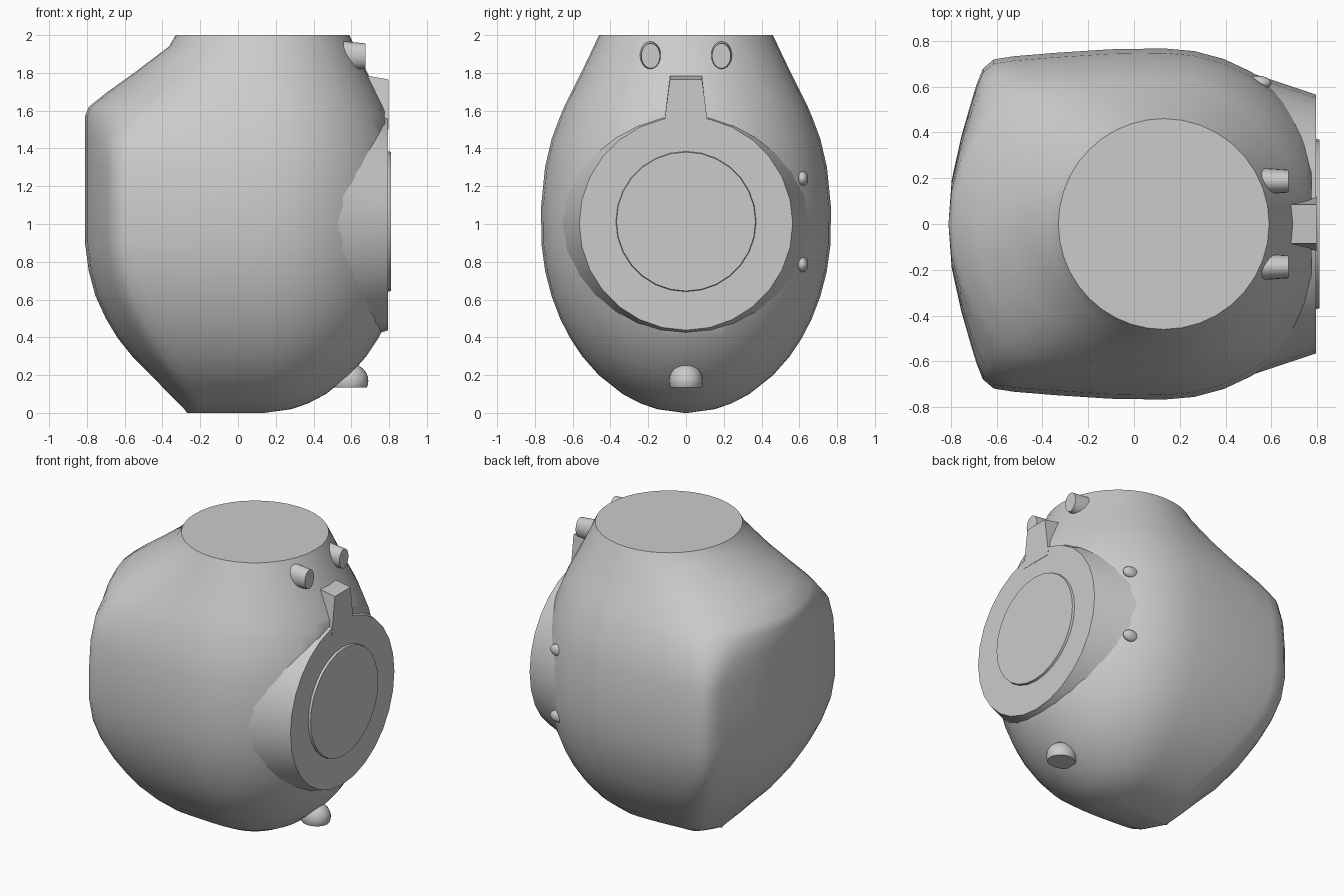
import bpy
import bmesh
from math import sin, cos, pi, sqrt, radians
from mathutils import Matrix, Vector

cube = bpy.data.objects.get("Cube")
if cube:
    bpy.data.objects.remove(cube)

GREY = (0.6, 0.6, 0.6, 1.0)
mat = bpy.data.materials.new("plain grey")
mat.use_nodes = True
mat.diffuse_color = GREY
mat.node_tree.nodes["Principled BSDF"].inputs["Base Color"].default_value = GREY


def finish(name, bm, angle=40):
    """Turn a bmesh into a shaded object."""
    bmesh.ops.recalc_face_normals(bm, faces=bm.faces[:])
    mesh = bpy.data.meshes.new(name)
    bm.to_mesh(mesh)
    bm.free()
    mesh.materials.append(mat)
    obj = bpy.data.objects.new(name, mesh)
    bpy.context.collection.objects.link(obj)
    bpy.ops.object.select_all(action="DESELECT")
    obj.select_set(True)
    bpy.context.view_layer.objects.active = obj
    bpy.ops.object.shade_smooth_by_angle(angle=radians(angle))
    return obj


def slice_off(bm, point, normal):
    """Cut away everything beyond a plane and close the opening."""
    bmesh.ops.bisect_plane(bm, geom=bm.verts[:] + bm.edges[:] + bm.faces[:],
                           plane_co=point, plane_no=normal, clear_outer=True)
    bmesh.ops.holes_fill(bm, edges=[e for e in bm.edges if e.is_boundary], sides=0)


def cone_x(name, x0, x1, r0, r1, y=0, z=1, sides=28, squash=1):
    """Tapered cylinder along x, optionally narrowed in y."""
    bm = bmesh.new()
    place = (Matrix.Translation((0.5 * (x0 + x1), y, z))
             @ Matrix.Diagonal((1, squash, 1, 1))
             @ Matrix.Rotation(pi / 2, 4, "Y"))
    bmesh.ops.create_cone(bm, cap_ends=True, segments=sides, radius1=r0,
                          radius2=r1, depth=x1 - x0, matrix=place)
    return finish(name, bm)


def dome(centre, size):
    """Stretched ball."""
    bm = bmesh.new()
    place = Matrix.Translation(centre) @ Matrix.Diagonal((*size, 1))
    bmesh.ops.create_uvsphere(bm, u_segments=20, v_segments=12, radius=1, matrix=place)
    return bm


# Body: egg section, round towards +x, drawn out to a blunt curved face at -x
AXIS = 0.13
# height, end of the blunt side, bluntness
LEVELS = [(0, -.27, 1), (.02, -.285, 1), (.05, -.315, .95), (.1, -.365, .9),
          (.2, -.46, .85), (.3, -.56, .85), (.4, -.64, .85), (.5, -.7, .9),
          (.62, -.755, .95), (.75, -.79, 1), (.9, -.81, 1), (1.1, -.81, 1),
          (1.3, -.81, 1), (1.45, -.81, .93), (1.57, -.81, .6), (1.62, -.79, .45),
          (1.7, -.69, .32), (1.8, -.55, .18), (1.94, -.365, .03), (2, -.33, 0)]
UPPER = [(1, .77), (1.2, .763), (1.4, .73), (1.6, .655), (1.8, .555), (2, .46)]
BLUNT = [(0, 1), (.25, .995), (.5, .975), (.7, .955), (.79, .937), (.84, .885),
         (.868, .8), (.893, .7), (.94, .5), (.985, .25), (1, 0)]


def half_width(z):
    if z < 1:
        return max(0.01, 0.77 * sqrt(1 - (1 - z) ** 2))
    for (z0, r0), (z1, r1) in zip(UPPER, UPPER[1:]):
        if z <= z1:
            return r0 + (r1 - r0) * (z - z0) / (z1 - z0)


def outline(z, end, blunt):
    r, reach, steps = half_width(z), AXIS - end, len(BLUNT) - 1
    ring = [(AXIS + r * cos(a), r * sin(a))
            for a in (pi * (i / 18 - 0.5) for i in range(19))]
    side = []
    for i, (f, g) in enumerate(BLUNT):
        a = pi / 2 * i / steps
        along = blunt * f + (1 - blunt) * sin(a)
        across = blunt * g + (1 - blunt) * cos(a)
        side.append((AXIS - reach * along, r * across))
    ring += side[1:]
    ring += [(x, -y) for x, y in reversed(side[1:-1])]
    return [(x, y, z) for x, y in ring]


bm = bmesh.new()
rings = [[bm.verts.new(p) for p in outline(*level)] for level in LEVELS]
count = len(rings[0])
for low, high in zip(rings, rings[1:]):
    for i in range(count):
        j = (i + 1) % count
        bm.faces.new((low[i], low[j], high[j], high[i]))
bm.faces.new(rings[0])
bm.faces.new(rings[-1])
slice_off(bm, (0.775, 0, 0), (1, 0, 0))
finish("body", bm, 45)

# Round port on the +x side with a raised cover
cone_x("side_port", 0.45, 0.795, 0.68, 0.565, z=1.003)
cone_x("port_cover", 0.78, 0.81, 0.375, 0.368, z=1.013)

# Tab above the port, narrower and sloping at its top
bm = bmesh.new()
bmesh.ops.create_cube(bm, size=1)
for v in bm.verts:
    top, outer = v.co.z > 0, v.co.x > 0
    width = 0.085 if top else 0.12
    height = (1.765 if outer else 1.80) if top else 1.5
    v.co = Vector((0.797 if outer else 0.6, width if v.co.y > 0 else -width, height))
finish("port_tab", bm)

# Pair of tapered pegs near the top
for label, side in (("left", 1), ("right", -1)):
    cone_x("upper_peg_" + label, 0.5, 0.675, 0.083, 0.066,
           y=0.187 * side, z=1.89, sides=20, squash=0.75)

# Rounded foot peg with a flat underside
bm = dome((0.59, 0, 0.17), (0.1, 0.09, 0.092))
slice_off(bm, (0, 0, 0.135), (0, 0, -1))
finish("foot_peg", bm)

# Two small studs on the back side of the port
for label, height in (("lower", 0.785), ("upper", 1.24)):
    finish("stud_" + label, dome((0.54, 0.615, height), (0.06, 0.032, 0.04)))
